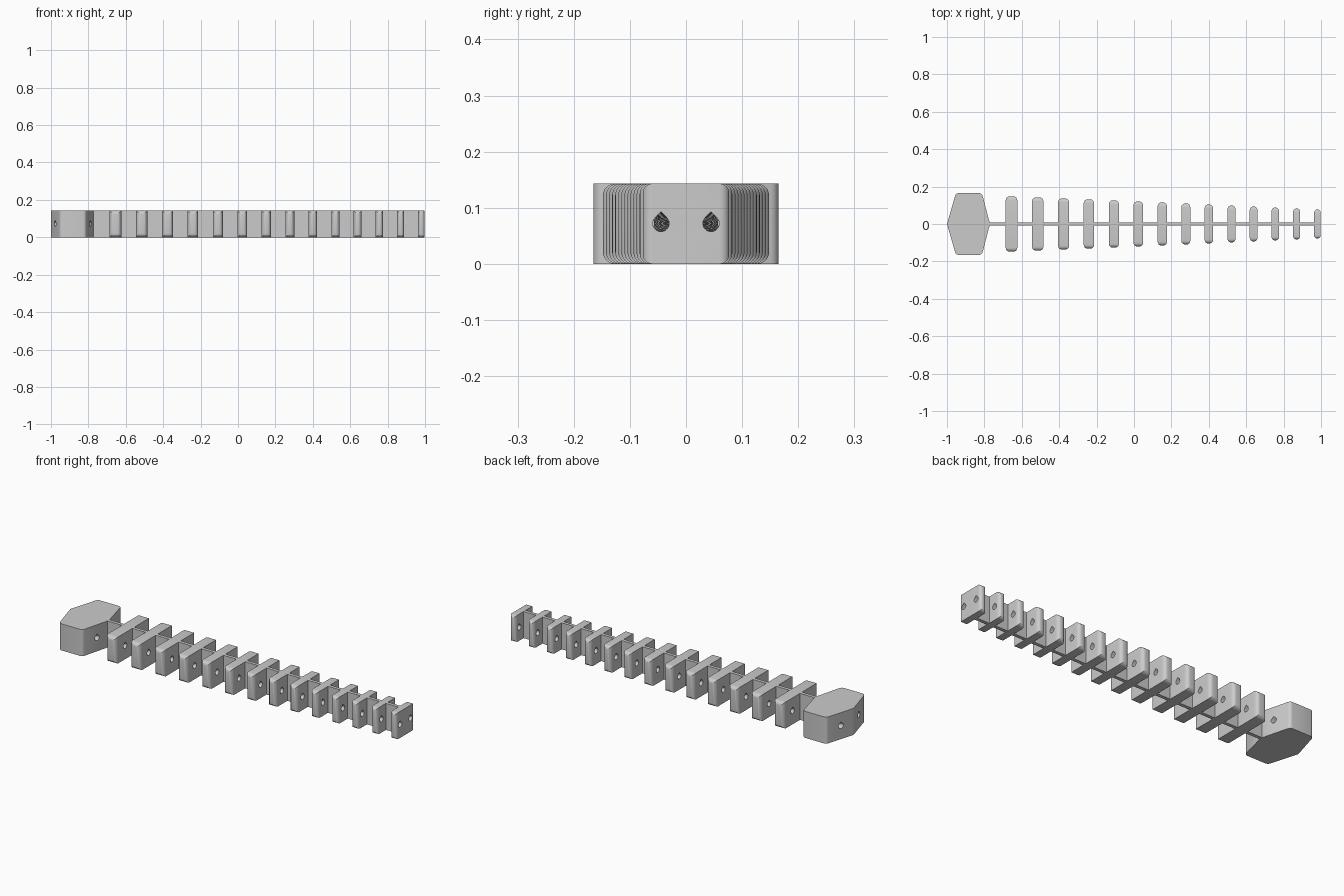
import bpy
import bmesh
import math
from mathutils import Vector

HEIGHT = 0.143
RIBS = 14

cube = bpy.data.objects.get("Cube")
if cube:
    bpy.data.objects.remove(cube, do_unlink=True)

grey = bpy.data.materials.new("plain grey")
grey.use_nodes = True
grey.diffuse_color = (0.6, 0.6, 0.6, 1)
grey.node_tree.nodes["Principled BSDF"].inputs["Base Color"].default_value = (0.6, 0.6, 0.6, 1)


def add_object(name, bm):
    bmesh.ops.recalc_face_normals(bm, faces=bm.faces)
    mesh = bpy.data.meshes.new(name)
    bm.to_mesh(mesh)
    bm.free()
    mesh.materials.append(grey)
    obj = bpy.data.objects.new(name, mesh)
    bpy.context.collection.objects.link(obj)
    return obj


def prism(bm, ring, end_ring):
    """Join two matching outlines into a closed solid."""
    a = [bm.verts.new(p) for p in ring]
    b = [bm.verts.new(p) for p in end_ring]
    bm.faces.new(a)
    bm.faces.new(b)
    for i in range(len(a)):
        j = (i + 1) % len(a)
        bm.faces.new((a[i], a[j], b[j], b[i]))


def slab(bm, outline):
    prism(bm, [(x, y, 0) for x, y in outline], [(x, y, HEIGHT) for x, y in outline])


def box_outline(x0, x1, y):
    return [(x0, -y), (x1, -y), (x1, y), (x0, y)]


def round_edges(bm, edges, radius, segments):
    bmesh.ops.bevel(bm, geom=edges, offset=radius, segments=segments,
                    profile=0.5, affect='EDGES')


# Teardrop channels for the tendons, spreading slightly toward the head
def teardrop(x, y, radius=0.0145, z=0.072):
    ring = [Vector((x, y, z + radius * math.sqrt(2)))]
    for i in range(19):
        a = math.radians(135 + 270 * i / 18)
        ring.append(Vector((x, y + radius * math.cos(a), z + radius * math.sin(a))))
    return ring


bm = bmesh.new()
for side in (-1, 1):
    prism(bm, teardrop(-1.1, side * 0.078), teardrop(1.1, side * 0.043))
cutter = add_object("tendon_channel_cutter", bm)
cutter.hide_render = True


def drill(obj):
    mod = obj.modifiers.new("tendon channels", 'BOOLEAN')
    mod.operation = 'DIFFERENCE'
    mod.solver = 'EXACT'
    mod.object = cutter
    graph = bpy.context.evaluated_depsgraph_get()
    mesh = bpy.data.meshes.new_from_object(obj.evaluated_get(graph))
    obj.modifiers.clear()
    obj.data = mesh


parts = []

# Six-sided head block with softened outer corners
bm = bmesh.new()
slab(bm, [(-1, 0), (-0.952, -0.165), (-0.813, -0.165),
          (-0.77, 0), (-0.813, 0.165), (-0.952, 0.165)])
corners = [e for e in bm.edges
           if abs(e.verts[0].co.z - e.verts[1].co.z) > 0.1 and abs(e.verts[0].co.y) > 0.1]
round_edges(bm, corners, 0.014, 4)
head = add_object("head_block", bm)
drill(head)
parts.append(head)

# Thin flexible spine
bm = bmesh.new()
slab(bm, box_outline(-0.78, 0.98, 0.009))
parts.append(add_object("spine", bm))

# Ribs shrink and draw closer together toward the tip
x = -0.655
for i in range(RIBS):
    t = i / (RIBS - 1)
    thick = 0.062 - 0.026 * t
    half_width = 0.148 - 0.071 * t
    bm = bmesh.new()
    slab(bm, box_outline(x - thick / 2, x + thick / 2, half_width))
    ends = [e for e in bm.edges if abs(e.verts[0].co.y - e.verts[1].co.y) < 0.001]
    round_edges(bm, ends, min(0.021, thick * 0.47), 6)
    rib = add_object(f"rib_{i + 1}", bm)
    drill(rib)
    parts.append(rib)
    x += 0.1405 - 0.00245 * i

bpy.data.objects.remove(cutter, do_unlink=True)
bpy.context.view_layer.update()

# Smooth rounded surfaces while keeping hard edges
bpy.ops.object.select_all(action='DESELECT')
for part in parts:
    part.select_set(True)
bpy.context.view_layer.objects.active = head
bpy.ops.object.shade_smooth_by_angle(angle=math.radians(30))
